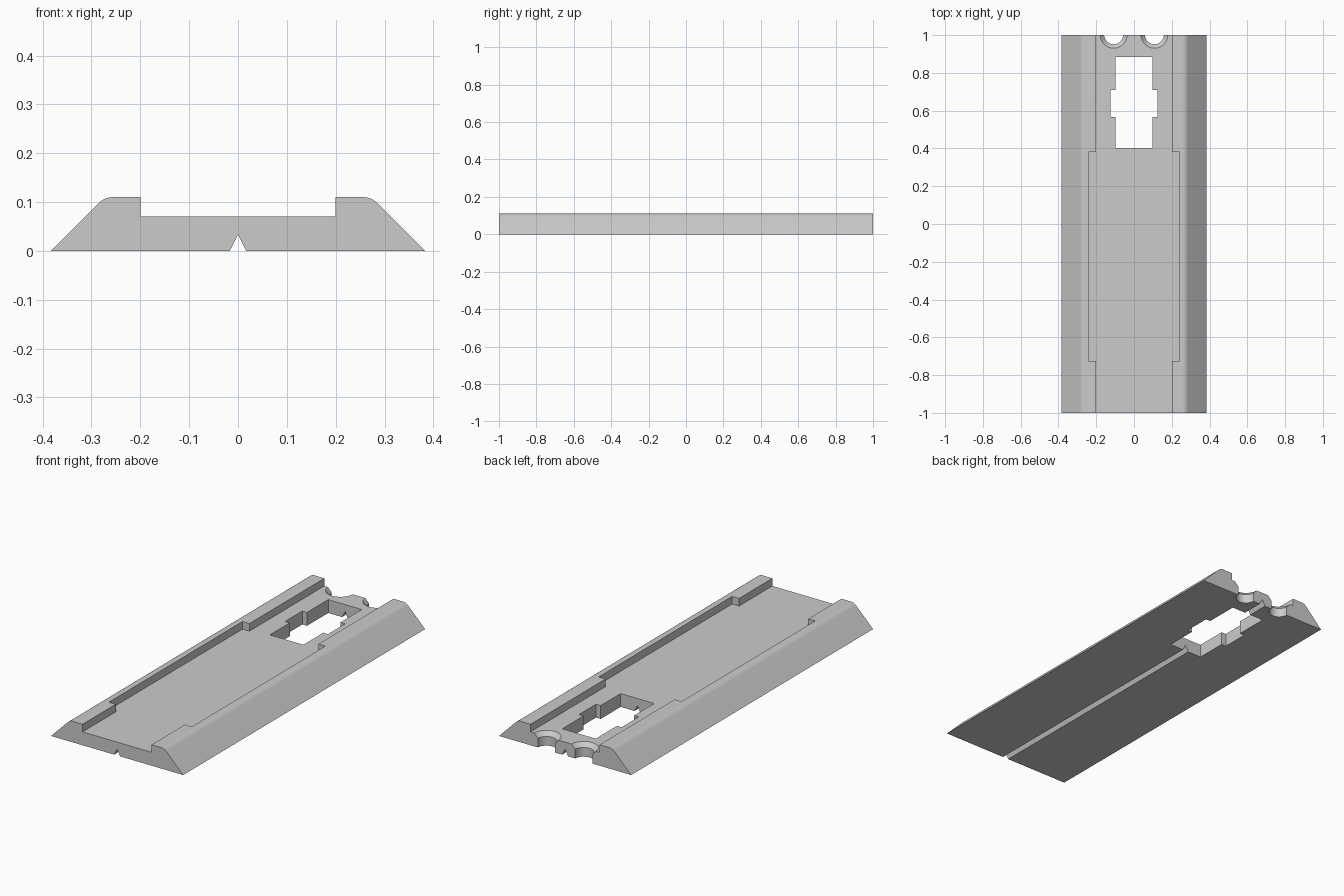
import bpy, bmesh, math

if "Cube" in bpy.data.objects:
    bpy.data.objects.remove(bpy.data.objects["Cube"])

grey = bpy.data.materials.new("plain grey")
grey.diffuse_color = (0.6, 0.6, 0.6, 1)
grey.use_nodes = True
grey.node_tree.nodes["Principled BSDF"].inputs["Base Color"].default_value = grey.diffuse_color


def prism(name, pts, lo, hi, axis):
    """Extrude a closed 2D outline along y (outline in xz) or z (outline in xy)."""
    place = (lambda a, b, h: (a, h, b)) if axis == 'y' else (lambda a, b, h: (a, b, h))
    bm = bmesh.new()
    low = [bm.verts.new(place(a, b, lo)) for a, b in pts]
    high = [bm.verts.new(place(a, b, hi)) for a, b in pts]
    bm.faces.new(low)
    bm.faces.new(high)
    for i in range(len(pts)):
        j = (i + 1) % len(pts)
        bm.faces.new((low[i], low[j], high[j], high[i]))
    return finish(name, bm)


def lathe(name, profile, cx, cy, n=48):
    """Revolve (radius, height) rings around a vertical axis, capped at both ends."""
    bm = bmesh.new()
    rings = [[bm.verts.new((cx + r * math.cos(2 * math.pi * k / n),
                            cy + r * math.sin(2 * math.pi * k / n), z))
              for k in range(n)] for r, z in profile]
    for a, b in zip(rings, rings[1:]):
        for k in range(n):
            m = (k + 1) % n
            bm.faces.new((a[k], a[m], b[m], b[k]))
    bm.faces.new(rings[0])
    bm.faces.new(rings[-1])
    return finish(name, bm)


def finish(name, bm):
    bmesh.ops.recalc_face_normals(bm, faces=bm.faces[:])
    mesh = bpy.data.meshes.new(name)
    bm.to_mesh(mesh)
    bm.free()
    mesh.materials.append(grey)
    ob = bpy.data.objects.new(name, mesh)
    bpy.context.collection.objects.link(ob)
    return ob


# Channel section: sloped sides, rounded shoulders, sunken floor, V groove below
TOP, FLOOR, R = 0.11, 0.07, 0.041
half = [(0.017, 0), (0.383, 0)]
for k in range(9):
    a = math.radians(45 + 45 * k / 8)
    half.append((0.256 + R * math.cos(a), TOP - R + R * math.sin(a)))
half += [(0.2, TOP), (0.2, FLOOR)]
section = [(0, 0.033)] + half + [(-x, z) for x, z in reversed(half)]
base = prism("channel_base", section, -1, 1, 'y')

# Wider stretch of the channel
pocket = prism("pocket_cutter", [(-0.24, -0.725), (0.24, -0.725), (0.24, 0.38), (-0.24, 0.38)],
               FLOOR, 0.2, 'z')

# Through window with side notches
side = [(0.097, 0.402), (0.097, 0.567), (0.124, 0.567), (0.124, 0.709), (0.097, 0.709), (0.097, 0.885)]
window = prism("window_cutter", side + [(-x, y) for x, y in reversed(side)], -0.1, 0.2, 'z')

# Countersunk half holes in the back edge
bore = [(0.05, -0.1), (0.05, FLOOR - 0.022), (0.071, FLOOR), (0.071, 0.2)]
holes = [lathe("screw_hole_cutter", bore, s * 0.108, 1.0015) for s in (-1, 1)]

bpy.context.view_layer.objects.active = base
base.select_set(True)
for cutter in [pocket, window] + holes:
    mod = base.modifiers.new("cut", 'BOOLEAN')
    mod.operation = 'DIFFERENCE'
    mod.solver = 'EXACT'
    mod.object = cutter
    bpy.ops.object.modifier_apply(modifier=mod.name)
    bpy.data.objects.remove(cutter)
bpy.ops.object.shade_smooth_by_angle(angle=math.radians(30))
